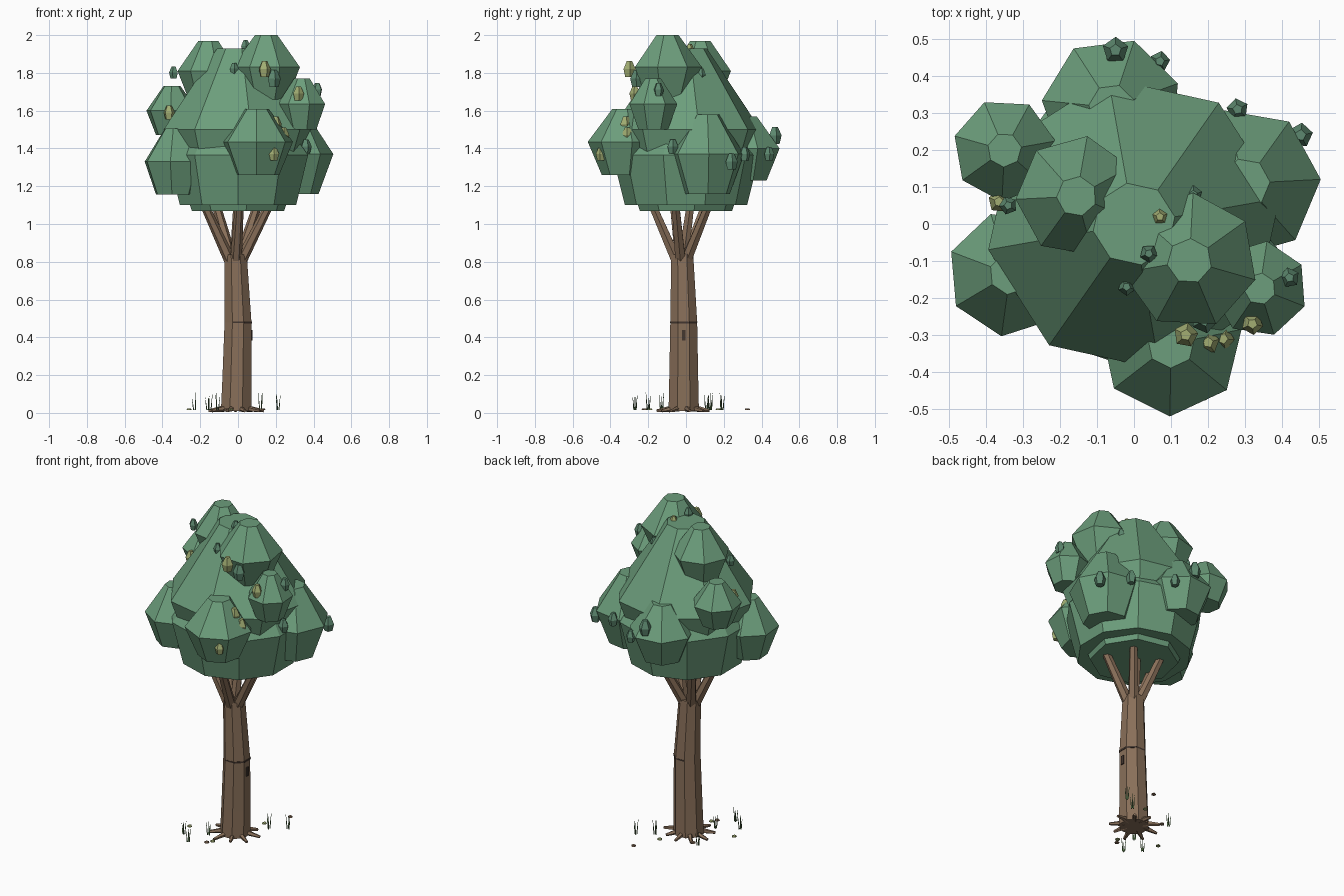
import bpy, bmesh, math, random
from mathutils import Vector

if "Cube" in bpy.data.objects:
    bpy.data.objects.remove(bpy.data.objects["Cube"])

random.seed(4)


def material(name, rgb):
    m = bpy.data.materials.new(name)
    m.diffuse_color = (*rgb, 1)
    m.use_nodes = True
    m.node_tree.nodes["Principled BSDF"].inputs["Base Color"].default_value = m.diffuse_color
    return m


GREEN = material("leaf_green", (0.15, 0.34, 0.20))
DARK = material("sprig_green", (0.11, 0.25, 0.16))
YELLOW = material("sprig_yellow", (0.36, 0.42, 0.17))
BARK = material("bark", (0.25, 0.16, 0.10))
HOLE = material("dark_bark", (0.06, 0.04, 0.03))
GRASS = material("grass", (0.12, 0.22, 0.09))


def loft(bm, rings, sides, phase=0.0):
    """Join rings of (centre, radius) into a closed faceted solid."""
    axis = Vector(rings[-1][0]) - Vector(rings[0][0])
    rot = Vector((0, 0, 1)).rotation_difference(axis)
    loops = []
    for c, r in rings:
        loop = []
        for i in range(sides):
            a = math.radians(phase) + i * math.tau / sides
            loop.append(bm.verts.new(Vector(c) + rot @ Vector((r * math.cos(a), r * math.sin(a), 0))))
        loops.append(loop)
    for lo, hi in zip(loops, loops[1:]):
        for i in range(sides):
            j = (i + 1) % sides
            bm.faces.new((lo[i], lo[j], hi[j], hi[i]))
    bm.faces.new(loops[0][::-1])
    bm.faces.new(loops[-1])


def finish(bm, name, mat):
    me = bpy.data.meshes.new(name)
    bm.to_mesh(me)
    bm.free()
    me.materials.append(mat)
    ob = bpy.data.objects.new(name, me)
    bpy.context.collection.objects.link(ob)
    return ob


def clump(name, c, r, h, mat=GREEN, sides=7, phase=0, top=0.33, bottom=0.62):
    """Leaf clump: small flat cap, wide waist, tapered underside."""
    x, y, z = c
    bm = bmesh.new()
    loft(bm, [((x, y, z - h), r * bottom), ((x, y, z), r), ((x, y, z + h), r * top)], sides, phase)
    return finish(bm, name, mat)


# Canopy core
clump("canopy_core", (0, 0, 1.50), 0.40, 0.43, sides=8, phase=10, top=0.28, bottom=0.62)
clump("canopy_skirt", (0, 0, 1.365), 0.39, 0.265, sides=10, phase=18, top=0.5, bottom=0.83)

# Outer clumps: x, y, z of waist, radius, half height, phase
outer = [
    (0.15, -0.10, 1.83, 0.185, 0.17, 87), (-0.155, 0.075, 1.81, 0.165, 0.16, 80),
    (-0.35, 0.20, 1.60, 0.14, 0.13, 10), (0.34, -0.175, 1.635, 0.13, 0.135, 30),
    (0.10, -0.325, 1.435, 0.195, 0.175, 12), (-0.335, -0.135, 1.33, 0.17, 0.175, 5),
    (-0.06, 0.315, 1.40, 0.19, 0.17, 20), (0.30, 0.11, 1.37, 0.205, 0.21, 3),
]
for i, (x, y, z, r, h, p) in enumerate(outer):
    clump(f"leaf_clump_{i + 1}", (x, y, z), r, h, phase=p)

# Small leaf sprigs
green_sprigs = [
    (-0.05, 0.47, 1.48, 0.036), (0.07, 0.44, 1.38, 0.028), (0.28, 0.31, 1.38, 0.03),
    (0.45, 0.24, 1.34, 0.034), (0.36, -0.07, 1.42, 0.03), (0.42, -0.145, 1.72, 0.028),
    (0.19, -0.26, 1.78, 0.036), (0.04, -0.08, 1.95, 0.025), (-0.02, -0.17, 1.83, 0.024),
    (0.16, 0.08, 1.80, 0.025), (-0.34, 0.05, 1.81, 0.025)]
yellow_sprigs = [
    (0.07, 0.02, 1.93, 0.024), (-0.365, 0.06, 1.60, 0.03), (0.14, -0.30, 1.83, 0.034),
    (0.20, -0.32, 1.54, 0.032), (0.24, -0.31, 1.48, 0.032), (0.32, -0.27, 1.70, 0.03),
    (0.19, -0.45, 1.38, 0.028)]
for kind, sprigs, mat in (("green", green_sprigs, DARK), ("yellow", yellow_sprigs, YELLOW)):
    for i, (x, y, z, r) in enumerate(sprigs):
        clump(f"{kind}_sprig_{i + 1}", (x, y, z - r * 0.3), r, r * 1.25, mat, 5,
              random.uniform(0, 72), 0.45, 0.7)

# Trunk with a slight bend
bm = bmesh.new()
loft(bm, [((-0.01, -0.012, 0.01), 0.087), ((-0.006, -0.012, 0.18), 0.083),
          ((0.0, -0.012, 0.48), 0.077), ((-0.012, -0.02, 0.84), 0.063)], 8, 22.5)
finish(bm, "trunk", BARK)

# Bark seam and knot hole
bm = bmesh.new()
loft(bm, [((0.003, -0.012, 0.474), 0.077), ((0.003, -0.012, 0.484), 0.078)], 8, 22.5)
finish(bm, "bark_seam", HOLE)
bpy.ops.mesh.primitive_cube_add(size=1, location=(0.07, -0.012, 0.41))
knot = bpy.context.object
knot.name = "knot_hole"
knot.scale = (0.012, 0.02, 0.055)
knot.data.materials.append(HOLE)

# Branches spreading into the canopy
tips = [(-0.20, -0.07), (0.19, -0.06), (0.01, -0.20), (-0.13, 0.12), (0.12, 0.14), (0.0, 0.03)]
for i, (x, y) in enumerate(tips):
    bm = bmesh.new()
    loft(bm, [((-0.012 + x * 0.16, -0.02 + y * 0.16, 0.81), 0.031), ((x, y, 1.15), 0.022)], 6)
    finish(bm, f"branch_{i + 1}", BARK)

# Roots
for i in range(9):
    a = i * math.tau / 9 + 0.2
    d = Vector((math.cos(a), math.sin(a), 0))
    reach = random.uniform(0.125, 0.155)
    base = Vector((-0.01, -0.01, 0))
    bm = bmesh.new()
    loft(bm, [(base + d * 0.05 + Vector((0, 0, 0.026)), 0.018),
              (base + d * reach + Vector((0, 0, 0.011)), 0.008)], 5)
    finish(bm, f"root_{i + 1}", BARK)

# Grass tufts of three blades
for i, (x, y) in enumerate([(-0.15, -0.27), (-0.23, -0.20), (-0.11, -0.13),
                            (0.12, 0.13), (0.21, 0.19), (-0.16, 0.11)]):
    bm = bmesh.new()
    for k in range(3):
        a = k * math.tau / 3 + i
        d = Vector((math.cos(a), math.sin(a), 0))
        p = Vector((x, y, 0.015))
        loft(bm, [(p + d * 0.006, 0.004),
                  (p + d * 0.014 + Vector((0, 0, random.uniform(0.06, 0.095))), 0.001)], 3)
    finish(bm, f"grass_tuft_{i + 1}", GRASS)

# Fallen leaves
for i, (x, y) in enumerate([(0.13, 0.325), (0.06, 0.17), (-0.06, -0.22), (-0.26, -0.10),
                            (-0.12, 0.10), (-0.04, -0.19)]):
    bm = bmesh.new()
    loft(bm, [((x, y, 0.015), 0.015), ((x, y, 0.022), 0.012)], 5, i * 25)
    finish(bm, f"fallen_leaf_{i + 1}", YELLOW if i % 2 else BARK)
